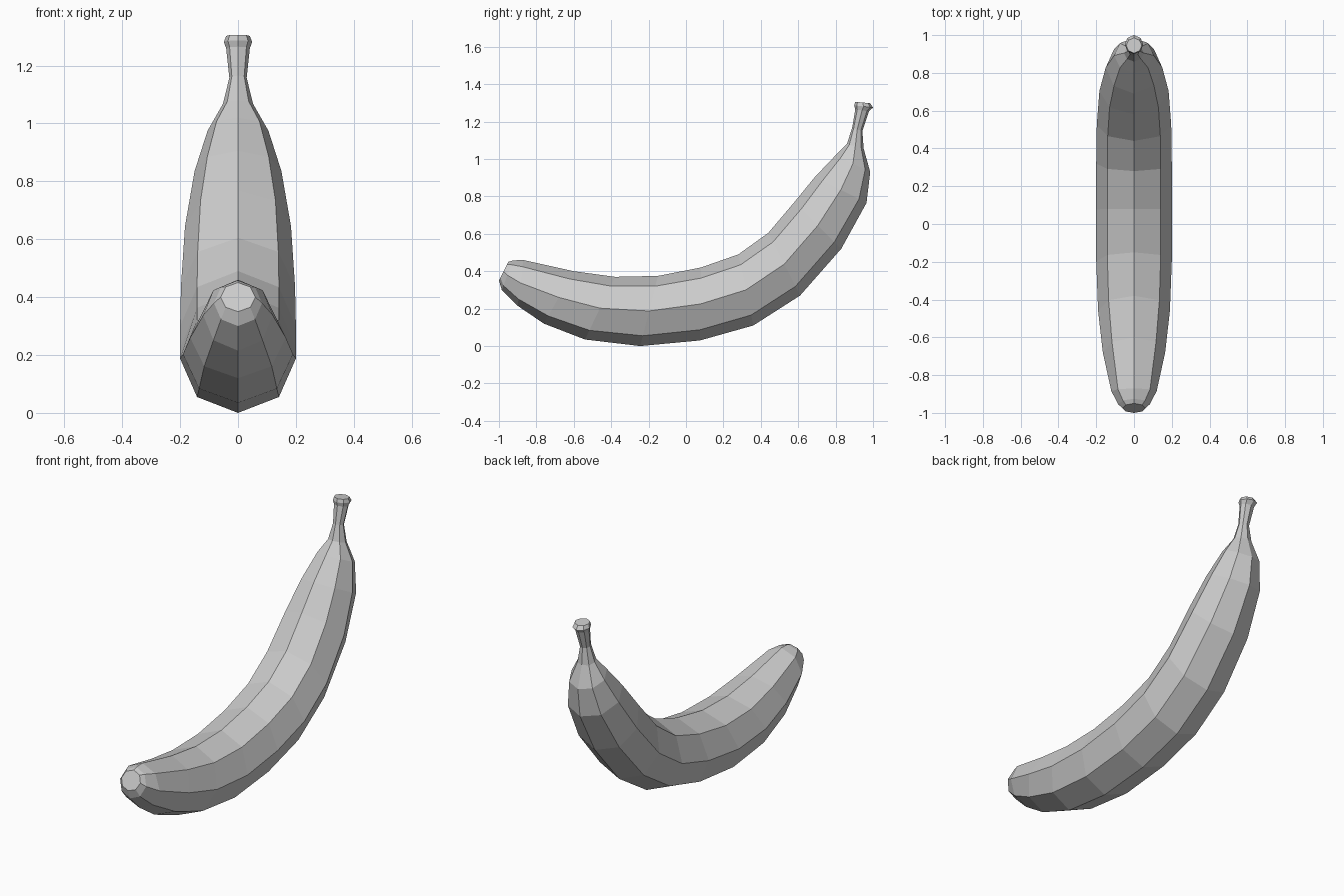
import bpy, bmesh, math
from mathutils import Vector

SIDES = 8
# Each ring: inner (upper) y, z; outer (lower) y, z; half width in x
rings = [
    (-0.95, 0.45, -1.00, 0.35, 0.06),    # blossom tip
    (-0.925, 0.458, -0.985, 0.30, 0.083),
    (-0.87, 0.46, -0.90, 0.215, 0.12),
    (-0.60, 0.40, -0.76, 0.12, 0.165),   # body
    (-0.38, 0.37, -0.54, 0.035, 0.19),
    (-0.15, 0.375, -0.245, 0.0, 0.20),
    (0.08, 0.42, 0.075, 0.03, 0.20),
    (0.28, 0.49, 0.36, 0.11, 0.20),
    (0.44, 0.605, 0.61, 0.27, 0.197),
    (0.58, 0.77, 0.83, 0.52, 0.183),
    (0.69, 0.905, 0.965, 0.765, 0.15),
    (0.80, 1.02, 0.985, 0.93, 0.105),
    (0.86, 1.08, 0.95, 1.055, 0.052),    # stem
    (0.888, 1.165, 0.943, 1.15, 0.030),
    (0.905, 1.265, 0.978, 1.255, 0.041),
    (0.899, 1.287, 1.00, 1.275, 0.049),
    (0.905, 1.306, 0.985, 1.298, 0.041),
]

# Loft eight-sided rings along the curved fruit
bm = bmesh.new()
loops = []
for ty, tz, by, bz, hw in rings:
    top, bottom = Vector((0, ty, tz)), Vector((0, by, bz))
    mid, up = (top + bottom) / 2, (top - bottom) / 2
    loop = []
    for i in range(SIDES):
        a = 2 * math.pi * i / SIDES
        loop.append(bm.verts.new(mid + up * math.cos(a) + Vector((hw * math.sin(a), 0, 0))))
    loops.append(loop)
for a, b in zip(loops, loops[1:]):
    for i in range(SIDES):
        j = (i + 1) % SIDES
        bm.faces.new((a[i], a[j], b[j], b[i]))

# Flat caps on tip and stem
bm.faces.new(loops[0])
bm.faces.new(loops[-1])
bmesh.ops.recalc_face_normals(bm, faces=bm.faces)

mesh = bpy.data.meshes.new("banana")
bm.to_mesh(mesh)
bm.free()
bpy.context.collection.objects.link(bpy.data.objects.new("banana", mesh))
